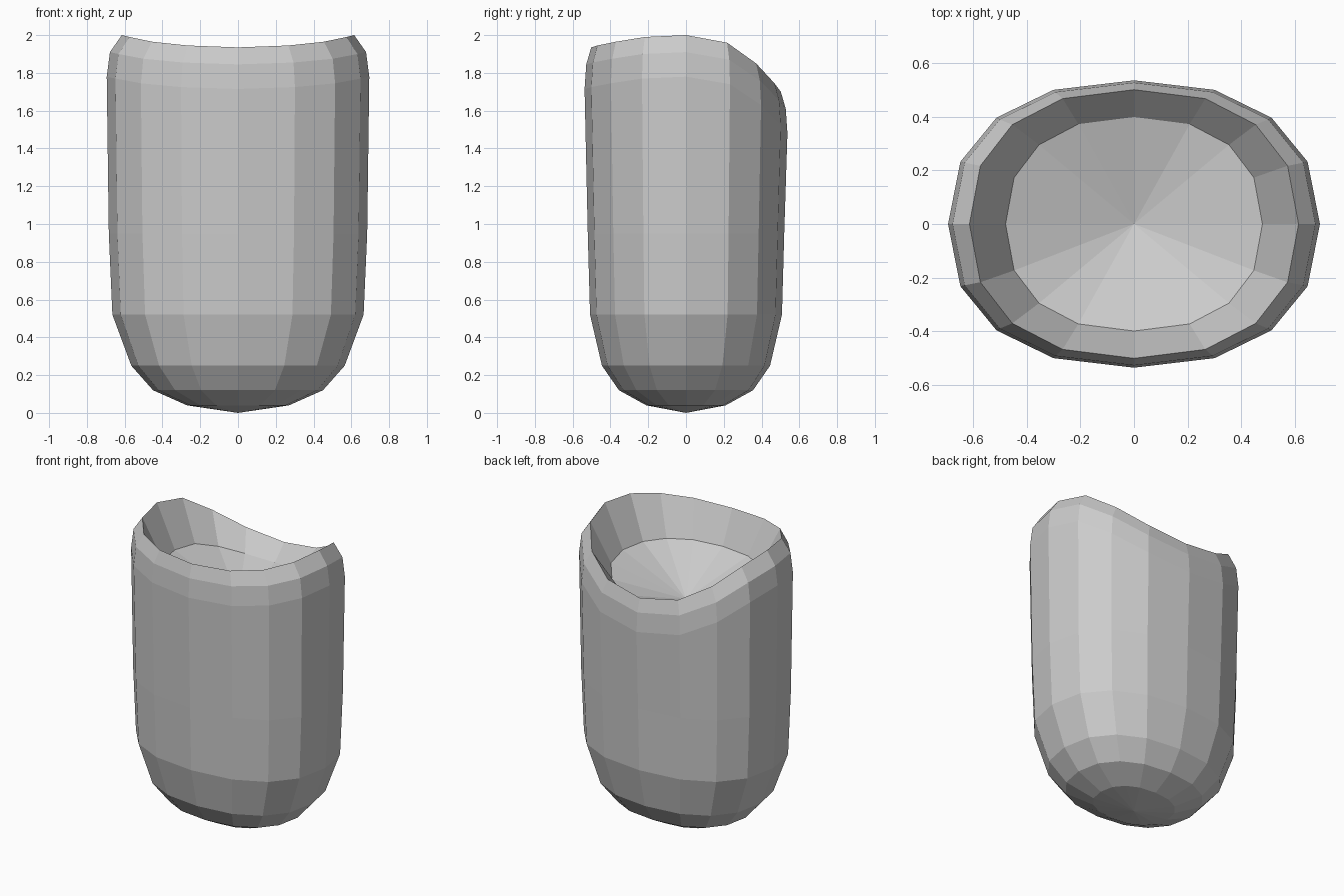
import bpy, bmesh, math

if "Cube" in bpy.data.objects:
    bpy.data.objects.remove(bpy.data.objects["Cube"])

N = 16
# rim height at each of the nine steps from front centre to back centre
RIM = [1.935, 1.945, 1.965, 1.99, 2.0, 1.96, 1.85, 1.745, 1.70]


def squash(v):
    # slightly squared-off ellipse
    return math.copysign(abs(v) ** 0.87, v) if abs(v) > 1e-6 else 0.0


def rim_z(i):
    return RIM[i if i <= N // 2 else N - i]


def floor_z(i):
    step = i if i <= N // 2 else N - i
    return 1.71 - (0.37 * (2.0 - RIM[step]) if step > 4 else 0)


bm = bmesh.new()


def ring(rx, ry, height):
    # index 0 is the front centre, running round counter-clockwise
    out = []
    for i in range(N):
        a = -math.pi / 2 + 2 * math.pi * i / N
        out.append(bm.verts.new((rx * squash(math.cos(a)),
                                 ry * squash(math.sin(a)), height(i))))
    return out


# rounded base and straight wall
rings = [ring(rx, ry, lambda i, z=z: z) for rx, ry, z in [
    (0.27, 0.21, 0.04), (0.45, 0.355, 0.12), (0.565, 0.445, 0.25),
    (0.665, 0.508, 0.52), (0.684, 0.52, 0.95)]]
# bevelled shoulder that follows the sloping rim
rings += [ring(rx, ry, lambda i, d=d: rim_z(i) - d) for rx, ry, d in [
    (0.695, 0.537, 0.22), (0.678, 0.528, 0.09), (0.615, 0.502, 0.0)]]
# inner wall down to the dished floor
rings.append(ring(0.48, 0.40, floor_z))

for lo, hi in zip(rings, rings[1:]):
    for i in range(N):
        j = (i + 1) % N
        bm.faces.new((lo[i], lo[j], hi[j], hi[i]))

# fan caps: outside bottom and inner floor
bottom = bm.verts.new((0, 0, 0.0))
dish = bm.verts.new((0, 0, 1.50))
for i in range(N):
    j = (i + 1) % N
    bm.faces.new((bottom, rings[0][j], rings[0][i]))
    bm.faces.new((dish, rings[-1][i], rings[-1][j]))
bmesh.ops.recalc_face_normals(bm, faces=bm.faces[:])

mesh = bpy.data.meshes.new("cup_body")
bm.to_mesh(mesh)
bm.free()
mat = bpy.data.materials.new("plain grey")
mat.diffuse_color = (0.6, 0.6, 0.6, 1)
mat.use_nodes = True
mat.node_tree.nodes["Principled BSDF"].inputs["Base Color"].default_value = mat.diffuse_color
mesh.materials.append(mat)
obj = bpy.data.objects.new("cup_body", mesh)
bpy.context.collection.objects.link(obj)
